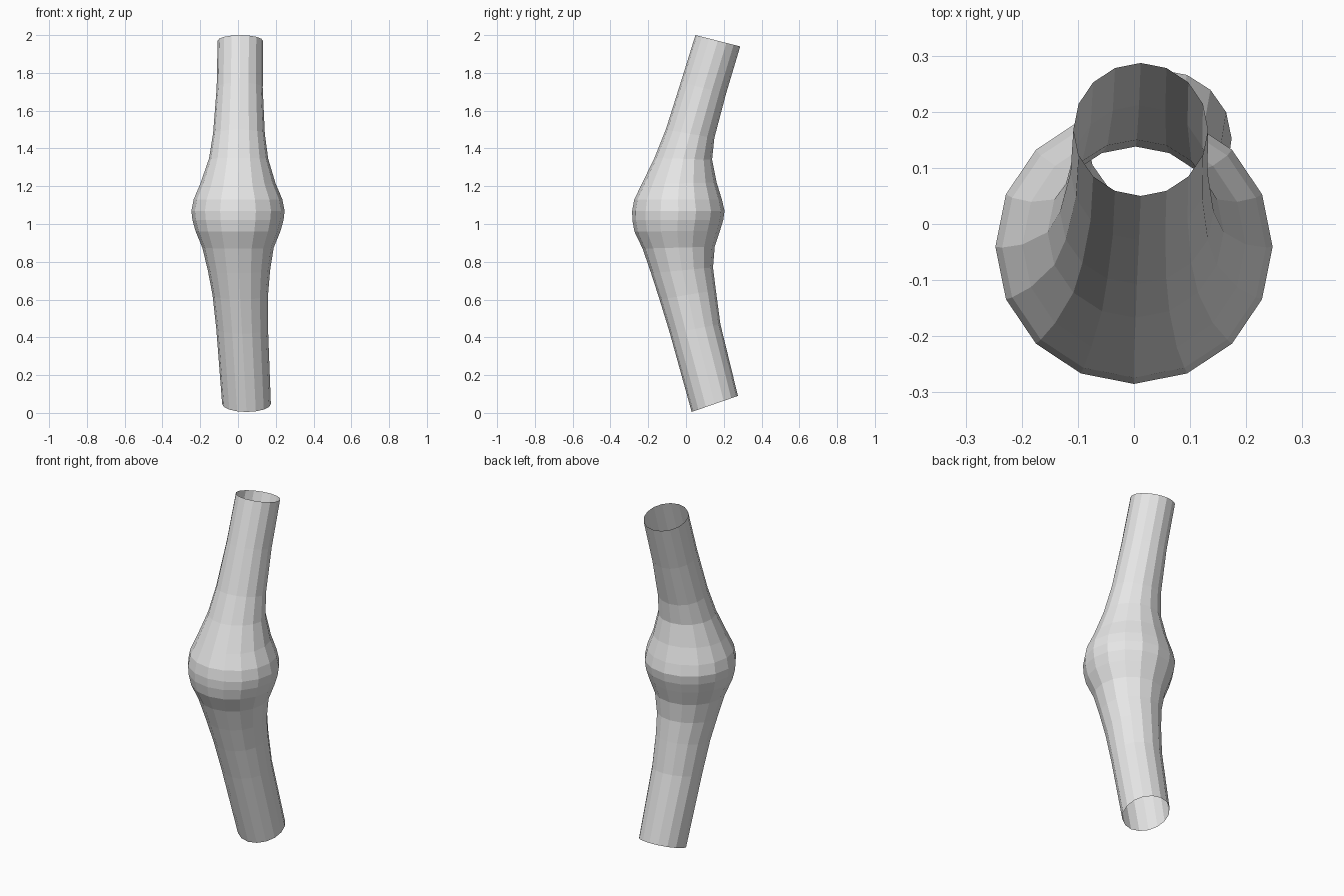
import bpy, bmesh, math
from mathutils import Vector

SIDES = 16

# Each ring: front y, front z, back y, back z, centre x, half width in x
RINGS = [
    (0.030, 0.005, 0.275, 0.090, 0.045, 0.129),
    (-0.085, 0.420, 0.182, 0.470, 0.022, 0.137),
    (-0.140, 0.600, 0.158, 0.650, 0.012, 0.147),
    (-0.185, 0.740, 0.143, 0.770, 0.005, 0.165),
    (-0.230, 0.870, 0.152, 0.880, 0.000, 0.189),
    (-0.273, 0.960, 0.180, 0.965, 0.000, 0.225),
    (-0.284, 1.020, 0.197, 1.020, 0.000, 0.241),
    (-0.285, 1.070, 0.204, 1.070, 0.000, 0.247),
    (-0.274, 1.130, 0.190, 1.130, 0.000, 0.235),
    (-0.235, 1.210, 0.162, 1.220, 0.000, 0.199),
    (-0.167, 1.350, 0.138, 1.340, 0.003, 0.157),
    (-0.107, 1.500, 0.150, 1.455, 0.005, 0.137),
    (-0.028, 1.750, 0.212, 1.690, 0.009, 0.122),
    (0.050, 2.000, 0.287, 1.940, 0.012, 0.120),
]

grey = bpy.data.materials.new("light_grey")
grey.diffuse_color = (0.8, 0.8, 0.8, 1)

# Open bent tube lofted through the tilted rings, swelling at the joint
bm = bmesh.new()
loops = []
for fy, fz, by, bz, cx, rx in RINGS:
    centre = Vector((cx, (fy + by) / 2, (fz + bz) / 2))
    back = Vector((0, by - fy, bz - fz)) / 2
    loop = []
    for i in range(SIDES):
        a = 2 * math.pi * i / SIDES
        loop.append(bm.verts.new(centre + Vector((rx * math.cos(a), 0, 0)) + back * math.sin(a)))
    loops.append(loop)
for low, high in zip(loops, loops[1:]):
    for i in range(SIDES):
        j = (i + 1) % SIDES
        bm.faces.new((low[i], low[j], high[j], high[i]))

mesh = bpy.data.meshes.new("bent_tube")
bm.to_mesh(mesh)
bm.free()
mesh.materials.append(grey)
tube = bpy.data.objects.new("bent_tube", mesh)
bpy.context.collection.objects.link(tube)
